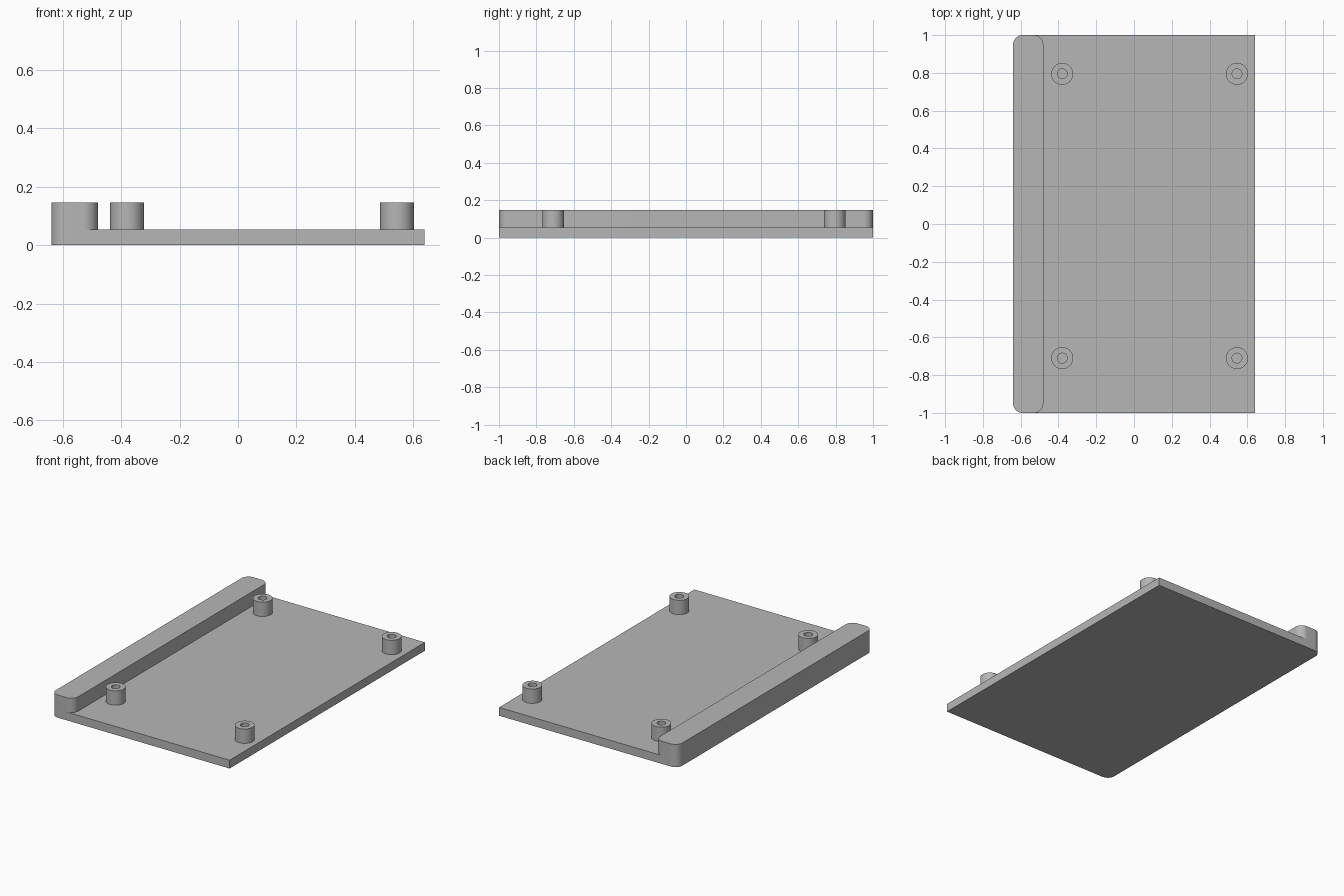
import bpy, bmesh, math
from mathutils import Vector

if "Cube" in bpy.data.objects:
    bpy.data.objects.remove(bpy.data.objects["Cube"])

PLATE_TOP, TOP = 0.054, 0.147
X0, X1, Y = -0.64, 0.64, 1.0
BAR_X, CORNER = -0.48, 0.05

grey = bpy.data.materials.new("light grey")
grey.diffuse_color = (0.47, 0.47, 0.47, 1)
grey.use_nodes = True
grey.node_tree.nodes["Principled BSDF"].inputs["Base Color"].default_value = grey.diffuse_color


def finish(name, bm):
    bmesh.ops.recalc_face_normals(bm, faces=bm.faces)
    mesh = bpy.data.meshes.new(name)
    bm.to_mesh(mesh)
    bm.free()
    mesh.materials.append(grey)
    ob = bpy.data.objects.new(name, mesh)
    bpy.context.collection.objects.link(ob)
    return ob


def smooth(ob):
    bpy.ops.object.select_all(action='DESELECT')
    ob.select_set(True)
    bpy.context.view_layer.objects.active = ob
    bpy.ops.object.shade_smooth_by_angle(angle=math.radians(30))


def slab(name, x0, x1, height, round_right):
    """Extruded rectangle with rounded left, and optionally right, corners."""
    pts = []
    for sx, sy, start in ((1, 1, 0), (-1, 1, 90), (-1, -1, 180), (1, -1, 270)):
        x = x1 if sx > 0 else x0
        if sx > 0 and not round_right:
            pts.append((x, sy * Y))
            continue
        for i in range(13):
            a = math.radians(start + 90 * i / 12)
            pts.append((x - sx * CORNER + CORNER * math.cos(a),
                        sy * (Y - CORNER) + CORNER * math.sin(a)))
    bm = bmesh.new()
    face = bm.faces.new([bm.verts.new((x, y, 0)) for x, y in pts])
    ext = bmesh.ops.extrude_face_region(bm, geom=[face])
    bmesh.ops.translate(bm, vec=(0, 0, height),
                        verts=[v for v in ext["geom"] if isinstance(v, bmesh.types.BMVert)])
    return finish(name, bm)


# Base plate joined with the raised rail along its left edge
plate = slab("base_plate_with_rail", X0, X1, PLATE_TOP, False)
rail = slab("rail_helper", X0, BAR_X, TOP, True)
mod = plate.modifiers.new("rail", 'BOOLEAN')
mod.operation, mod.solver, mod.object = 'UNION', 'EXACT', rail
bpy.context.view_layer.objects.active = plate
bpy.ops.object.modifier_apply(modifier=mod.name)
bpy.data.objects.remove(rail)
smooth(plate)

# Hollow mounting posts, closed at the bottom by the plate
for side, x in (("left", -0.38), ("right", 0.545)):
    for end, y in (("back", 0.795), ("front", -0.71)):
        bm = bmesh.new()
        prof = [bm.verts.new((r, 0, z)) for r, z in
                ((0.026, PLATE_TOP), (0.026, TOP), (0.058, TOP), (0.058, PLATE_TOP))]
        edges = [bm.edges.new(p) for p in zip(prof, prof[1:])]
        bmesh.ops.spin(bm, geom=prof + edges, cent=(0, 0, 0), axis=(0, 0, 1),
                       angle=math.tau, steps=48, use_merge=True)
        bmesh.ops.remove_doubles(bm, verts=bm.verts, dist=1e-5)
        bmesh.ops.translate(bm, vec=Vector((x, y, 0)), verts=bm.verts)
        post = finish(f"post_{side}_{end}", bm)
        # Outer wall must face away from the post axis
        wall = max(post.data.polygons,
                   key=lambda p: (p.center - Vector((x, y, p.center.z))).length)
        if wall.normal.dot(wall.center - Vector((x, y, wall.center.z))) < 0:
            post.data.flip_normals()
        smooth(post)
